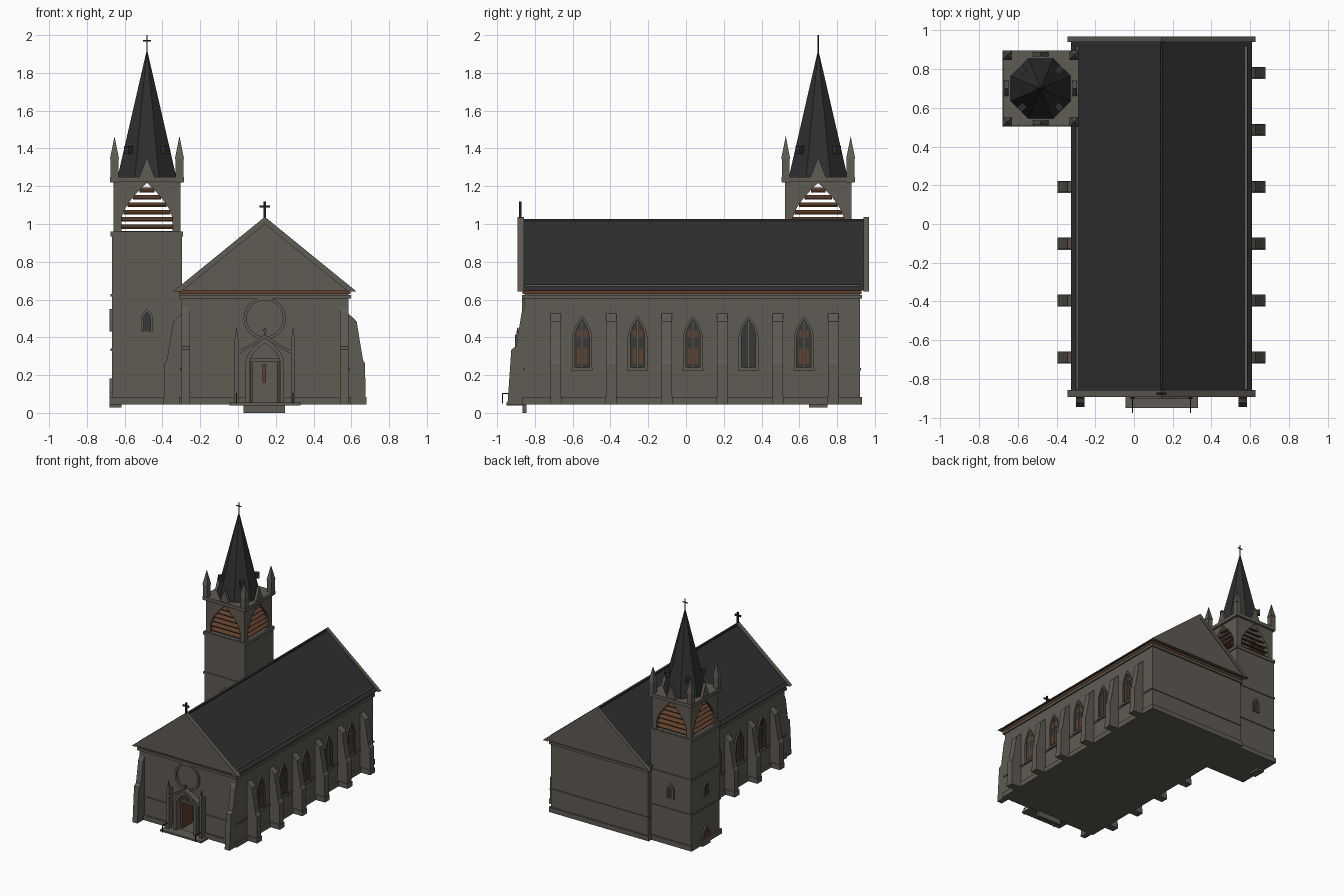
import bpy, bmesh, math
from mathutils import Matrix, Vector

if "Cube" in bpy.data.objects:
    bpy.data.objects.remove(bpy.data.objects["Cube"], do_unlink=True)


def material(name, rgb):
    m = bpy.data.materials.new(name)
    m.use_nodes = True
    m.diffuse_color = (*rgb, 1)
    m.node_tree.nodes["Principled BSDF"].inputs["Base Color"].default_value = (*rgb, 1)
    return m


STONE = material("grey stone", (0.115, 0.105, 0.088))
SLATE = material("dark slate", (0.028, 0.028, 0.028))
WOOD = material("brown wood", (0.115, 0.052, 0.025))
GLASS = material("dark glass", (0.04, 0.04, 0.042))
IRON = material("black iron", (0.012, 0.012, 0.012))


def finish(name, bm, mat):
    bmesh.ops.recalc_face_normals(bm, faces=bm.faces)
    mesh = bpy.data.meshes.new(name)
    bm.to_mesh(mesh)
    bm.free()
    mesh.materials.append(mat)
    ob = bpy.data.objects.new(name, mesh)
    bpy.context.scene.collection.objects.link(ob)
    return ob


def prism(name, pts, lo, hi, axis, mat):
    """Extrude a 2D outline from lo to hi; outline is (x,z) for y, (y,z) for x."""
    bm = bmesh.new()
    place = {"y": lambda a, b, d: (a, d, b), "x": lambda a, b, d: (d, a, b)}[axis]
    face = bm.faces.new([bm.verts.new(place(a, b, lo)) for a, b in pts])
    side = bmesh.ops.extrude_face_region(bm, geom=[face])["geom"]
    shift = Vector(place(0, 0, hi - lo))
    bmesh.ops.translate(bm, vec=shift, verts=[v for v in side if isinstance(v, bmesh.types.BMVert)])
    return finish(name, bm, mat)


def box(name, x, y, z, mat, turn=None):
    """Box from (low, high) ranges, optionally turned about its own centre."""
    bm = bmesh.new()
    size = [r[1] - r[0] for r in (x, y, z)]
    mid = Vector([(r[0] + r[1]) / 2 for r in (x, y, z)])
    m = Matrix.Translation(mid) @ (turn or Matrix()) @ Matrix.Diagonal((*size, 1))
    bmesh.ops.create_cube(bm, size=1, matrix=m)
    return finish(name, bm, mat)


def cone(name, x, y, z0, z1, r, sides, mat):
    bm = bmesh.new()
    m = Matrix.Translation((x, y, (z0 + z1) / 2)) @ Matrix.Rotation(math.pi / sides, 4, "Z")
    bmesh.ops.create_cone(bm, cap_ends=True, segments=sides, radius1=r / math.cos(math.pi / sides),
                          radius2=0, depth=z1 - z0, matrix=m)
    return finish(name, bm, mat)


def arch(c, w, z0, spring, apex, power=1.8, n=6):
    """Pointed arch outline."""
    half = [(w * (1 - (i / n) ** power), spring + (apex - spring) * i / n) for i in range(n + 1)]
    right = [(w, z0)] + half
    return [(c + a, b) for a, b in right] + [(c - a, b) for a, b in reversed(right[:-1])]


def arch_ring(c, w, t, z0, spring, apex):
    return arch(c, w + t, z0, spring, apex + 1.3 * t) + arch(c, w, z0, spring, apex)[::-1]


def cut(ob, cutter):
    mod = ob.modifiers.new("opening", "BOOLEAN")
    mod.operation, mod.solver, mod.object = "DIFFERENCE", "EXACT", cutter
    bpy.context.view_layer.objects.active = ob
    bpy.ops.object.modifier_apply(modifier=mod.name)
    bpy.data.objects.remove(cutter, do_unlink=True)


def cross(name, x, y, z0, z1, w, t, mat):
    box(name + "_post", (x - t, x + t), (y - t, y + t), (z0, z1), mat)
    bar = z0 + (z1 - z0) * 0.7
    box(name + "_arm", (x - w, x + w), (y - t, y + t), (bar - t, bar + t), mat)


# Nave body, plinth and string courses
CX, L, R, F, B = 0.142, -0.30, 0.585, -0.855, 0.92
nave = box("nave_walls", (L, R), (F, B), (0.045, 0.68), STONE)


def band(name, z0, z1, d, mat=STONE):
    return box(name, (L - d, R + d), (F - d, B + d), (z0, z1), mat)


plinth = band("nave_plinth", 0.045, 0.085, 0.012)
course = band("nave_string_course", 0.225, 0.238, 0.007)
band("nave_cornice", 0.605, 0.625, 0.012)
band("wooden_eaves", 0.63, 0.648, 0.01, WOOD)
for part in (nave, plinth, course):
    cut(part, prism("cutter", arch(CX, 0.08, 0.05, 0.27, 0.37), F - 0.1, F + 0.2, "y", STONE))

# Roof, gables and copings
EAVE, RIDGE, HALF = 0.648, 1.022, 0.468
prism("main_roof", [(CX - HALF, EAVE), (CX + HALF, EAVE), (CX, RIDGE)], -0.865, 0.945, "y", SLATE)
box("roof_ridge", (CX - 0.006, CX + 0.006), (-0.86, 0.94), (RIDGE - 0.01, RIDGE + 0.004), SLATE)
for name, y0, y1, out in (("front", -0.885, -0.858, -0.893), ("back", 0.94, 0.963, 0.969)):
    prism(name + "_gable", [(CX - HALF, EAVE), (CX + HALF, EAVE), (CX, RIDGE)], y0, y1, "y", STONE)
    outer = [(CX - 0.485, EAVE - 0.005), (CX, 1.038), (CX + 0.485, EAVE - 0.005)]
    inner = [(CX + 0.44, EAVE - 0.005), (CX, 1.0), (CX - 0.44, EAVE - 0.005)]
    prism(name + "_coping", outer + inner, min(y0, y1, out), max(y0, y1, out), "y", STONE)
cross("gable_cross", CX, -0.877, 1.03, 1.12, 0.027, 0.006, IRON)

# Buttresses
SIDE = [(-0.01, 0.045), (0.09, 0.045), (0.088, 0.262), (0.077, 0.278), (0.043, 0.485), (0, 0.525), (-0.01, 0.525)]
FRONT = [(-0.01, 0.045), (0.09, 0.045), (0.07, 0.335), (0.045, 0.352), (0.015, 0.53), (0, 0.56), (-0.01, 0.56)]
for i in range(6):
    y = -0.69 + i * 0.294
    for wall, s in ((R, 1), (L, -1)):
        if s > 0 or i < 4:
            prism("side_buttress", [(wall + s * a, b) for a, b in SIDE], y - 0.027, y + 0.027, "y", STONE)
            prism("side_buttress_foot", [(wall, 0.045), (wall + s * 0.094, 0.045), (wall + s * 0.094, 0.085),
                                         (wall, 0.09)], y - 0.031, y + 0.031, "y", STONE)
for x in (-0.277, 0.562):
    prism("front_buttress", [(F - a, b) for a, b in FRONT], x - 0.022, x + 0.022, "x", STONE)


def window(name, axis, wall, s, c, w, z0, spring, apex, fill=GLASS):
    """Glazed pointed opening with a stone surround on a wall facing s along axis."""
    near = wall - s * 0.003
    prism(name + "_surround", arch_ring(c, w, 0.014, z0, spring, apex), *sorted((near, wall + s * 0.012)), axis, STONE)
    prism(name + "_pane", arch(c, w, z0, spring, apex), *sorted((near, wall + s * 0.004)), axis, fill)


# Nave windows with mullion and coloured lights
for i in range(5):
    y = -0.55 + i * 0.2935
    for wall, s in ((R, 1), (L, -1)):
        if s < 0 and i == 4:
            continue
        window("nave_window", "x", wall, s, y, 0.038, 0.238, 0.40, 0.495)
        xr = sorted((wall, wall + s * 0.007))
        box("window_mullion", xr, (y - 0.003, y + 0.003), (0.238, 0.485), STONE)
        box("window_sill", sorted((wall, wall + s * 0.018)), (y - 0.055, y + 0.055), (0.225, 0.24), STONE)
        if i != 3:
            for z0, z1 in ((0.26, 0.34), (0.40, 0.44)):
                for d in (-0.018, 0.018):
                    box("amber_light", sorted((wall, wall + s * 0.006)), (y + d - 0.01, y + d + 0.01), (z0, z1), WOOD)

# Rose window
circle = [(math.cos(a * math.tau / 32), math.sin(a * math.tau / 32)) for a in range(33)]
ring = [(CX + 0.112 * a, 0.5 + 0.112 * b) for a, b in circle] + \
       [(CX + 0.096 * a, 0.5 + 0.096 * b) for a, b in reversed(circle)]
prism("rose_window_ring", ring, F - 0.012, F + 0.003, "y", STONE)

# Entrance portal
PF = F - 0.05
prism("portal_arch", arch_ring(CX, 0.08, 0.022, 0.045, 0.27, 0.37), PF + 0.012, F + 0.005, "y", STONE)
prism("portal_gable", [(CX - 0.15, 0.325), (CX - 0.08, 0.36), (CX, 0.415), (CX + 0.08, 0.36), (CX + 0.15, 0.325),
                       (CX + 0.13, 0.315), (CX, 0.395), (CX - 0.13, 0.315)], PF, F + 0.003, "y", STONE)
cross("portal_finial", CX, PF + 0.015, 0.405, 0.45, 0.012, 0.004, STONE)
for s in (-1, 1):
    x = CX + s * 0.15
    box("portal_pinnacle_shaft", (x - 0.011, x + 0.011), (PF, F), (0.045, 0.38), STONE)
    cone("portal_pinnacle", x, PF + 0.012, 0.38, 0.455, 0.011, 4, STONE)
    box("open_door_leaf", sorted((CX + s * 0.079, CX + s * 0.065)), (F + 0.02, F + 0.15), (0.05, 0.27), WOOD)
    box("step_rail", (x - 0.003, x + 0.003), (-0.975, -0.90), (0.1, 0.105), IRON)
    box("step_rail_post", (x - 0.003, x + 0.003), (-0.975, -0.97), (0.05, 0.105), IRON)
box("door_lintel", (CX - 0.08, CX + 0.08), (F + 0.01, F + 0.03), (0.27, 0.288), STONE)
box("inner_door", (CX - 0.012, CX + 0.006), (F + 0.185, F + 0.198), (0.16, 0.26), WOOD)
box("entrance_landing", (-0.045, 0.33), (-0.95, F), (0.04, 0.055), STONE)
box("entrance_footing", (0.03, 0.25), (-0.865, -0.845), (0, 0.045), STONE)

# Tower shaft
TX, TY, T = -0.482, 0.70, 0.185


def tower_block(name, h, z0, z1):
    return box(name, (TX - h, TX + h), (TY - h, TY + h), (z0, z1), STONE)


tower_block("tower_shaft", T, 0.045, 0.94)
tower_block("tower_plinth", T + 0.012, 0.045, 0.085)
for z in (0.335, 0.622):
    tower_block("tower_string_course", T + 0.007, z - 0.007, z + 0.007)
tower_block("tower_ledge", T + 0.007, 0.935, 0.96)
tower_block("tower_cornice", T + 0.01, 1.222, 1.25)
for axis, c, wall, s in (("y", TX, TY - T, -1), ("y", TX, TY + T, 1), ("x", TY, TX - T, -1)):
    window("tower_window", axis, wall, s, c, 0.018, 0.43, 0.50, 0.532)
window("tower_door", "x", TX - T, -1, TY, 0.03, 0.05, 0.12, 0.165, WOOD)
box("tower_doorstep", (TX - T - 0.012, TX - T + 0.05), (TY - 0.05, TY + 0.05), (0.028, 0.05), STONE)

# Open belfry with louvres on all four sides
belfry = tower_block("belfry", T - 0.008, 0.955, 1.23)
W, SP, AP, PW = 0.135, 1.03, 1.218, 1.5
for axis, c, mid in (("y", TX, TY), ("x", TY, TX)):
    cut(belfry, prism("cutter", arch(c, W, 0.962, SP, AP, PW), mid - 0.3, mid + 0.3, axis, STONE))
for k in range(4):
    spin = Matrix.Rotation(k * math.pi / 2, 4, "Z")
    for i in range(6):
        z = 0.985 + i * 0.039
        w = W * (1 - max(0, (z - SP) / (AP - SP)) ** PW)
        p = Vector((TX, TY, 0)) + spin @ Vector((0, -T + 0.035, 0))
        box("belfry_louvre", (p.x - w, p.x + w), (p.y - 0.02, p.y + 0.02), (z - 0.004, z + 0.004), WOOD,
            spin @ Matrix.Rotation(math.radians(25), 4, "X"))

# Spire, corner pinnacles, gablets and dormers
cone("spire", TX, TY, 1.25, 1.925, 0.155, 8, SLATE)
cross("spire_cross", TX, TY, 1.90, 2.0, 0.022, 0.003, IRON)
for sx in (-1, 1):
    for sy in (-1, 1):
        x, y = TX + sx * 0.172, TY + sy * 0.172
        box("pinnacle_base", (x - 0.021, x + 0.021), (y - 0.021, y + 0.021), (1.22, 1.345), STONE)
        cone("pinnacle_cap", x, y, 1.345, 1.465, 0.024, 4, STONE)
        dx, dy = TX + sx * 0.088, TY + sy * 0.088
        box("spire_dormer", (dx - 0.03, dx + 0.03), (dy - 0.016, dy + 0.016), (1.37, 1.412), SLATE,
            Matrix.Rotation(math.atan2(sy, sx), 4, "Z"))
for axis, c, mid in (("y", TX, TY), ("x", TY, TX)):
    for s in (-1, 1):
        prism("spire_gablet", [(c - 0.042, 1.245), (c + 0.042, 1.245), (c, 1.355)],
              *sorted((mid + s * 0.165, mid + s * 0.188)), axis, STONE)
